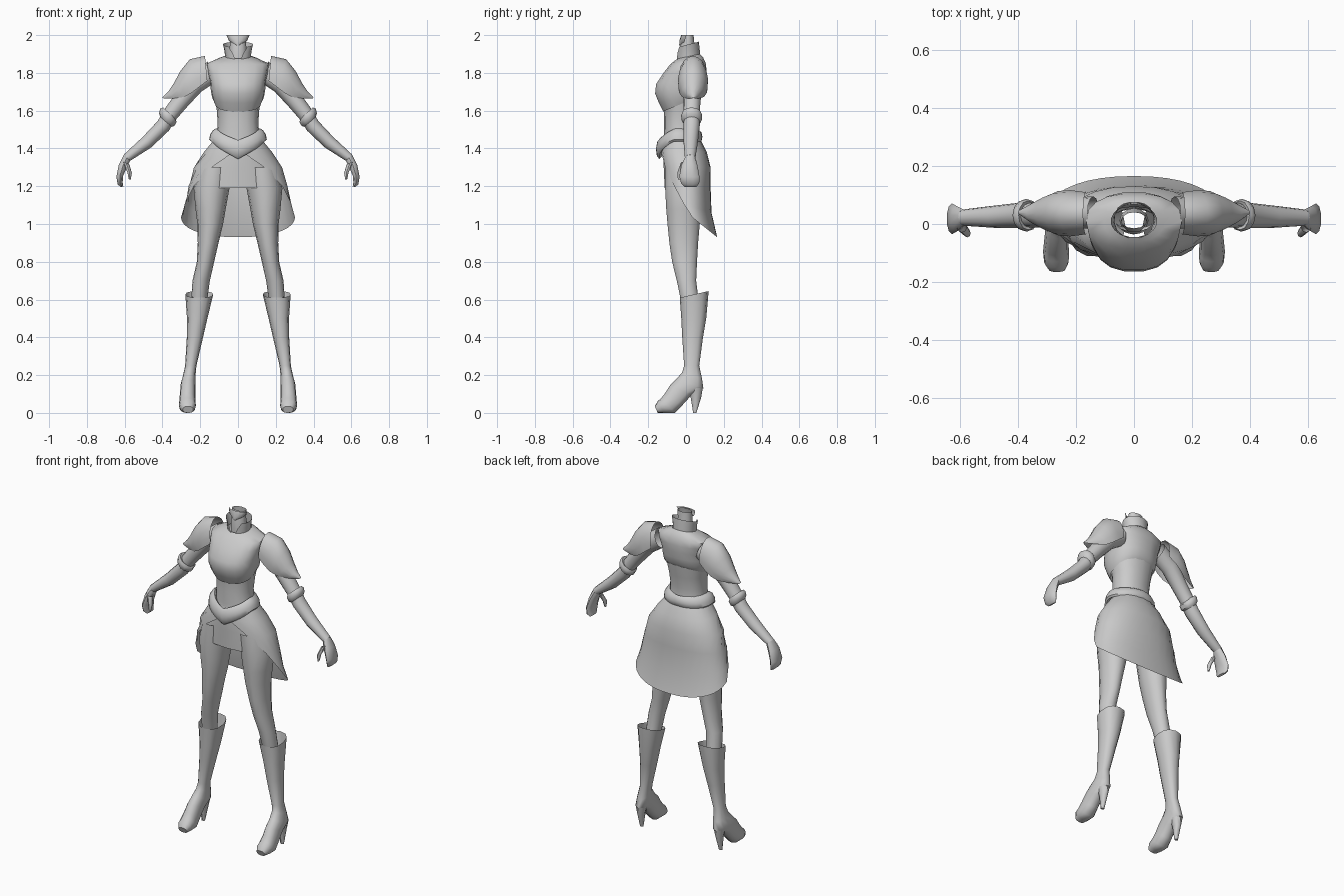
import bpy, bmesh, math
from mathutils import Vector

grey = bpy.data.materials.new("plain grey")
grey.diffuse_color = (0.6, 0.6, 0.6, 1)


def finish(name, bm, mirror=False, angle=50):
    bmesh.ops.remove_doubles(bm, verts=bm.verts, dist=0.0005)
    bmesh.ops.recalc_face_normals(bm, faces=bm.faces)
    me = bpy.data.meshes.new(name)
    bm.to_mesh(me)
    bm.free()
    me.materials.append(grey)
    ob = bpy.data.objects.new(name, me)
    bpy.context.collection.objects.link(ob)
    if mirror:
        ob.modifiers.new("mirror", 'MIRROR').use_mirror_merge = False
    bpy.ops.object.select_all(action='DESELECT')
    ob.select_set(True)
    bpy.context.view_layer.objects.active = ob
    bpy.ops.object.shade_smooth_by_angle(angle=math.radians(angle))
    return ob


def skin(bm, rows, closed):
    vs = [[bm.verts.new(p) for p in r] for r in rows]
    n = len(rows[0])
    for a, b in zip(vs, vs[1:]):
        for i in range(n if closed else n - 1):
            j = (i + 1) % n
            bm.faces.new((a[i], a[j], b[j], b[i]))
    return vs


def loft(name, rings, axis='x', n=14, mirror=False, caps=(0, 0), power=1.0, arc=None, angle=50):
    """Each ring: (p1, q1, p2, q2, centre, half_width[, front gap in degrees]).
    p,q are y,z for axis 'x' (centre/half width along x), or x,z for axis 'y'."""
    rows = []
    open_ = arc is not None or len(rings[0]) > 6
    for r in rings:
        p1, q1, p2, q2, c, w = r[:6]
        a0, a1 = arc or (0, 360)
        if len(r) > 6:
            a0, a1 = 90 + r[6], 450 - r[6]
        row = []
        for i in range(n + 1 if open_ else n):
            a = math.radians(a0 + (a1 - a0) * i / n)
            cs, sn = [math.copysign(abs(t) ** power, t) for t in (math.cos(a), math.sin(a))]
            p = (p1 + p2) / 2 + (p2 - p1) / 2 * sn
            q = (q1 + q2) / 2 + (q2 - q1) / 2 * sn
            s = c + w * cs
            row.append((s, p, q) if axis == 'x' else (p, s, q))
        rows.append(row)
    bm = bmesh.new()
    vs = skin(bm, rows, not open_)
    for k, row in zip(caps, (vs[0], vs[-1])):
        if k:
            bm.faces.new(row)
    return finish(name, bm, mirror, angle)


def level(z, yb, yf, c, w, *gap):
    return (yb, z, yf, z, c, w, *gap)


# Torso and pelvis
loft("torso", [level(1.40, .075, -.12, 0, .13), level(1.47, .06, -.115, 0, .112),
               level(1.54, .06, -.117, 0, .108), level(1.61, .07, -.115, 0, .113),
               level(1.70, .085, -.13, 0, .132), level(1.80, .095, -.10, 0, .14)], n=16, power=.9)
loft("hips", [level(1.46, .075, -.12, 0, .118), level(1.38, .10, -.123, 0, .165),
              level(1.30, .115, -.118, 0, .21), level(1.19, .10, -.113, 0, .225)], n=16)

# Bodice with shoulders
loft("bodice", [(.08, 1.68, -.122, 1.595, 0, .122), (.095, 1.70, -.145, 1.64, 0, .137),
                (.103, 1.74, -.165, 1.69, 0, .145), (.108, 1.78, -.16, 1.74, 0, .148),
                (.11, 1.82, -.12, 1.80, 0, .16), (.105, 1.855, -.085, 1.845, 0, .165),
                (.09, 1.885, -.06, 1.865, 0, .105), (.075, 1.90, -.045, 1.875, 0, .068)],
     n=18, power=.85)

# Standing collar, split at the front
loft("collar", [(.075, 1.895, -.05, 1.87, 0, .068, 12), (.072, 1.93, -.05, 1.905, 0, .072, 24),
                (.068, 1.965, -.048, 1.935, 0, .08, 38)])

# Neck with the underside of the jaw
loft("neck", [level(1.86, .055, -.03, 0, .05), level(1.95, .045, -.03, 0, .043),
              level(2.0, .04, -.015, 0, .045)], n=12)
loft("jaw_underside", [level(1.945, 0, -.036, 0, .006), level(1.97, .02, -.035, 0, .048),
                       level(2.0, .03, -.025, 0, .062)], n=8, arc=(0, 180))

# Belt dipping to a point at the front
rows = []
for i in range(33):
    a = math.radians(i * 360 / 32)
    dip = max(0, 1 - abs(math.degrees(a) - 90) / 75)
    z = 1.472 - .078 * dip - .01 * max(0, -math.sin(a))
    h = .034 + .016 * dip
    row = []
    for j in range(8):
        b = math.radians(j * 45)
        r = .018 * math.cos(b) - .014 * math.sin(b) * abs(math.cos(a))
        row.append(((.13 + r) * math.cos(a), -.036 - (.105 + r) * math.sin(a), z + h * math.sin(b)))
    rows.append(row)
bm = bmesh.new()
skin(bm, rows, True)
finish("belt", bm)

# Skirt open at the front and long at the back
loft("skirt", [level(1.45, .075, -.125, 0, .125, 0), level(1.38, .11, -.132, 0, .182, 6),
               level(1.30, .13, -.13, 0, .235, 34), level(1.20, .13, -.125, 0, .262, 62),
               (.135, 1.06, -.11, 1.14, 0, .284, 80), (.165, .93, -.11, 1.15, 0, .302, 92)],
     n=18, power=.9)

# Legs
loft("leg", [level(1.30, .10, -.113, .12, .09), level(1.19, .092, -.113, .14, .095),
             level(1.08, .082, -.107, .145, .08), level(1.0, .075, -.10, .147, .068),
             level(.90, .066, -.09, .158, .055), level(.80, .06, -.075, .172, .046),
             level(.70, .055, -.05, .195, .046), level(.58, .07, -.025, .207, .042)], mirror=True)

# Boots
loft("boot", [(.12, .645, -.033, .61, .205, .074), level(.5, .107, -.025, .216, .054),
              level(.4, .09, -.02, .228, .043), level(.25, .07, -.01, .25, .03),
              (.085, .18, -.02, .215, .258, .033), (.092, .13, -.05, .18, .264, .039),
              (.03, .095, -.085, .145, .266, .04), (-.02, .04, -.11, .105, .268, .042),
              (-.06, 0, -.13, .08, .268, .045), (-.115, 0, -.15, .062, .267, .042),
              (-.15, 0, -.165, .035, .265, .028)], n=12, mirror=True, caps=(0, 1), power=.85)
loft("boot_heel", [level(.14, .09, .01, .265, .034), level(.08, .08, .025, .266, .02),
                   level(0, .055, .038, .268, .011)], n=8, mirror=True, caps=(0, 1))

# Arms, listed as lower and upper outline points
loft("arm", [(.12, 1.75, .16, 1.86, .04, .055), (.195, 1.70, .26, 1.79, .038, .052),
             (.265, 1.625, .33, 1.69, .032, .045), (.335, 1.545, .395, 1.60, .03, .042),
             (.365, 1.495, .425, 1.545, .03, .043), (.46, 1.405, .505, 1.46, .025, .038),
             (.57, 1.335, .605, 1.367, .022, .028)], axis='y', n=12, mirror=True)
loft("hand", [(.57, 1.335, .605, 1.367, .022, .028), (.585, 1.305, .632, 1.315, .018, .043),
              (.607, 1.255, .645, 1.25, .018, .053), (.61, 1.22, .638, 1.21, .022, .048),
              (.607, 1.20, .62, 1.195, .024, .032)], axis='y', n=10, mirror=True, caps=(0, 1))
loft("thumb", [(.575, 1.315, .61, 1.33, -.01, .018), (.562, 1.27, .585, 1.272, -.032, .014),
               (.568, 1.235, .578, 1.235, -.036, .007)], axis='y', n=8, mirror=True, caps=(0, 1))

# Elbow cuffs
loft("elbow_cuff", [(.345, 1.56, .385, 1.60, .03, .035), (.333, 1.56, .397, 1.617, .03, .05),
                    (.325, 1.54, .412, 1.61, .03, .056), (.338, 1.518, .418, 1.587, .03, .054),
                    (.36, 1.515, .41, 1.56, .03, .038)], axis='y', n=12, mirror=True)

# Pointed shoulder guards, open underneath
loft("shoulder_guard", [(.155, 1.68, .175, 1.89, .037, .073), (.175, 1.64, .255, 1.872, .037, .08),
                        (.205, 1.63, .305, 1.81, .037, .077), (.25, 1.63, .34, 1.745, .037, .06),
                        (.32, 1.645, .37, 1.70, .037, .035), (.39, 1.66, .40, 1.67, .04, .006)],
     axis='y', n=10, mirror=True, arc=(-15, 195))
